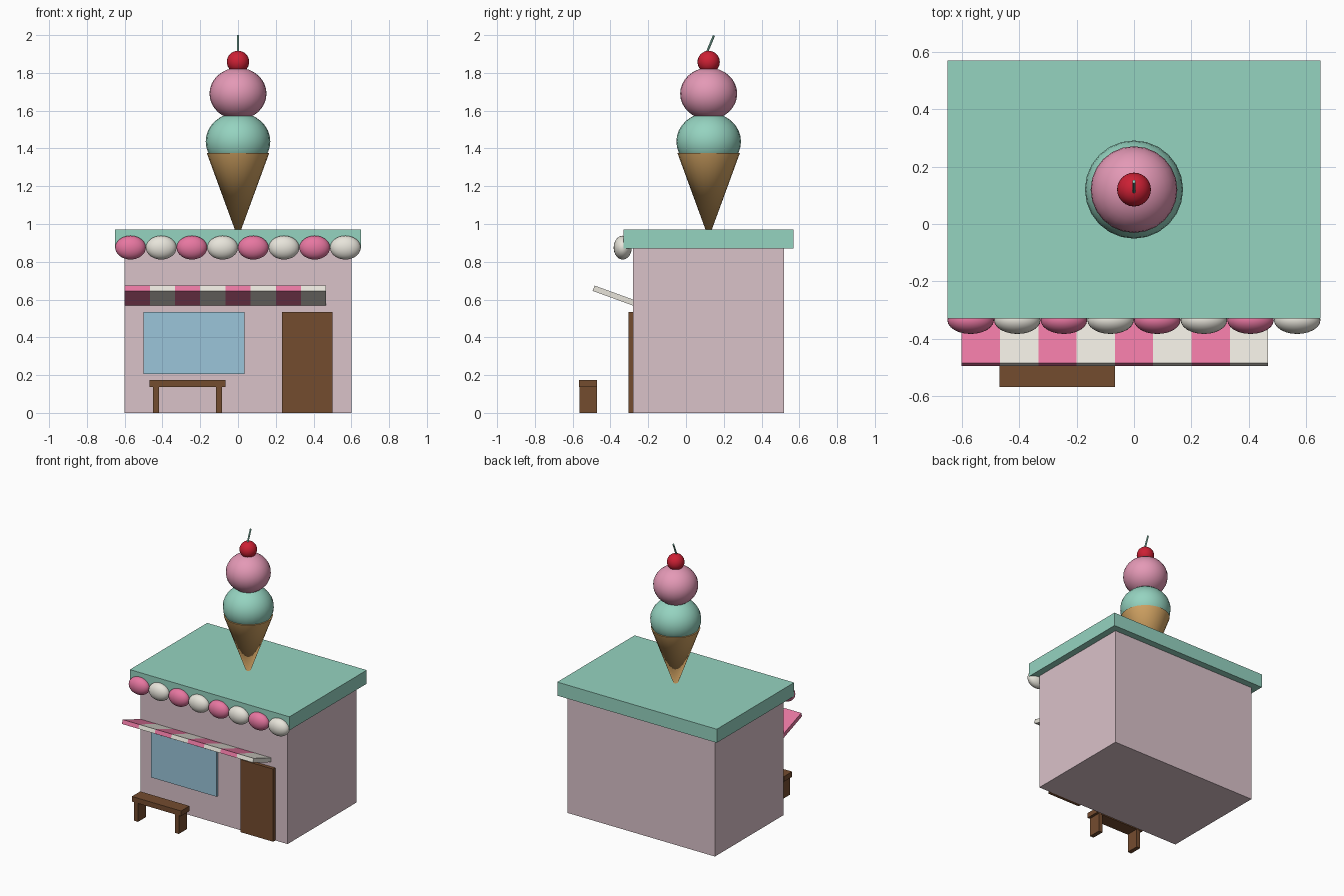
import bpy
import math
from mathutils import Vector

if "Cube" in bpy.data.objects:
    bpy.data.objects.remove(bpy.data.objects["Cube"], do_unlink=True)


def material(name, hex_code):
    """Flat material from an sRGB hex code, stored as linear values."""
    parts = [int(hex_code[i:i + 2], 16) / 255 for i in (0, 2, 4)]
    rgba = [c / 12.92 if c <= 0.04 else ((c + 0.055) / 1.055) ** 2.4 for c in parts] + [1]
    mat = bpy.data.materials.new(name)
    mat.use_nodes = True
    mat.diffuse_color = rgba
    mat.node_tree.nodes["Principled BSDF"].inputs["Base Color"].default_value = rgba
    return mat


WALL = material("pale pink wall", "DAC2C9")
MINT = material("mint", "95D3C0")
HOT_PINK = material("hot pink", "ED7AA5")
CREAM = material("cream white", "EBE8DE")
GLASS = material("window blue", "9BC5DA")
WOOD = material("brown wood", "744C2F")
WAFFLE = material("waffle", "D4A564")
STRAWBERRY = material("strawberry pink", "E499B6")
CHERRY = material("cherry red", "CD2034")


def finish(name, mat, smooth=False):
    obj = bpy.context.object
    obj.name = name
    obj.data.materials.append(mat)
    if smooth:
        bpy.ops.object.shade_smooth_by_angle(angle=math.radians(40))
    return obj


def box(name, mat, x, y, z):
    """Box from (low, high) ranges on each axis."""
    ranges = (x, y, z)
    bpy.ops.mesh.primitive_cube_add(size=1, location=[(a + b) / 2 for a, b in ranges])
    obj = bpy.context.object
    obj.scale = [b - a for a, b in ranges]
    bpy.ops.object.transform_apply(location=False, rotation=False, scale=True)
    return finish(name, mat)


def ball(name, mat, location, radii):
    bpy.ops.mesh.primitive_uv_sphere_add(segments=24, ring_count=16, radius=1, location=location)
    bpy.context.object.scale = radii
    bpy.ops.object.transform_apply(location=False, rotation=False, scale=True)
    return finish(name, mat, smooth=True)


# Building shell
box("walls", WALL, (-0.6, 0.6), (-0.28, 0.52), (0, 0.88))
box("roof", MINT, (-0.65, 0.65), (-0.33, 0.57), (0.87, 0.97))
box("window", GLASS, (-0.5, 0.035), (-0.30, -0.27), (0.205, 0.535))
box("door", WOOD, (0.233, 0.5), (-0.305, -0.27), (0, 0.535))

# Alternating round trim along the roof front and tilted awning stripes
tilt = math.radians(-20)
outer_top = Vector((0, -0.484, 0.674))
inward = Vector((0, math.cos(tilt), math.sin(tilt)))
down = Vector((0, math.sin(tilt), -math.cos(tilt)))
awning_depth, awning_thick, stripe = 0.24, 0.03, 1.067 / 8
for i in range(8):
    mat = (HOT_PINK, CREAM)[i % 2]
    ball(f"roof_trim_{i + 1}", mat, (-0.569 + 0.1625 * i, -0.335, 0.875), (0.081, 0.048, 0.063))
    panel = box(f"awning_stripe_{i + 1}", mat, (-stripe / 2, stripe / 2),
                (-awning_depth / 2, awning_depth / 2), (-awning_thick / 2, awning_thick / 2))
    panel.location = outer_top + inward * awning_depth / 2 + down * awning_thick / 2
    panel.location.x = -0.6 + stripe * (i + 0.5)
    panel.rotation_euler.x = tilt

# Bench
box("bench_seat", WOOD, (-0.468, -0.067), (-0.567, -0.47), (0.137, 0.175))
for side, x in (("right", -0.45), ("left", -0.117)):
    box(f"bench_leg_{side}", WOOD, (x, x + 0.031), (-0.565, -0.472), (0, 0.137))

# Giant ice cream on the roof
cone_y = 0.12
bpy.ops.mesh.primitive_cone_add(vertices=24, radius1=0, radius2=0.165, depth=0.45,
                                location=(0, cone_y, 1.15))
finish("waffle_cone", WAFFLE, smooth=True)
ball("mint_scoop", MINT, (0, cone_y, 1.437), (0.171, 0.171, 0.153))
ball("strawberry_scoop", STRAWBERRY, (0, cone_y, 1.69), (0.151, 0.151, 0.137))
ball("cherry", CHERRY, (0, cone_y, 1.858), (0.059, 0.059, 0.059))

# Leaning cherry stem
start, end = Vector((0, 0.103, 1.89)), Vector((0, 0.148, 1.998))
bpy.ops.mesh.primitive_cylinder_add(vertices=8, radius=0.006, depth=(end - start).length,
                                    location=(start + end) / 2)
bpy.context.object.rotation_euler = (end - start).to_track_quat("Z", "Y").to_euler()
finish("cherry_stem", MINT, smooth=True)
